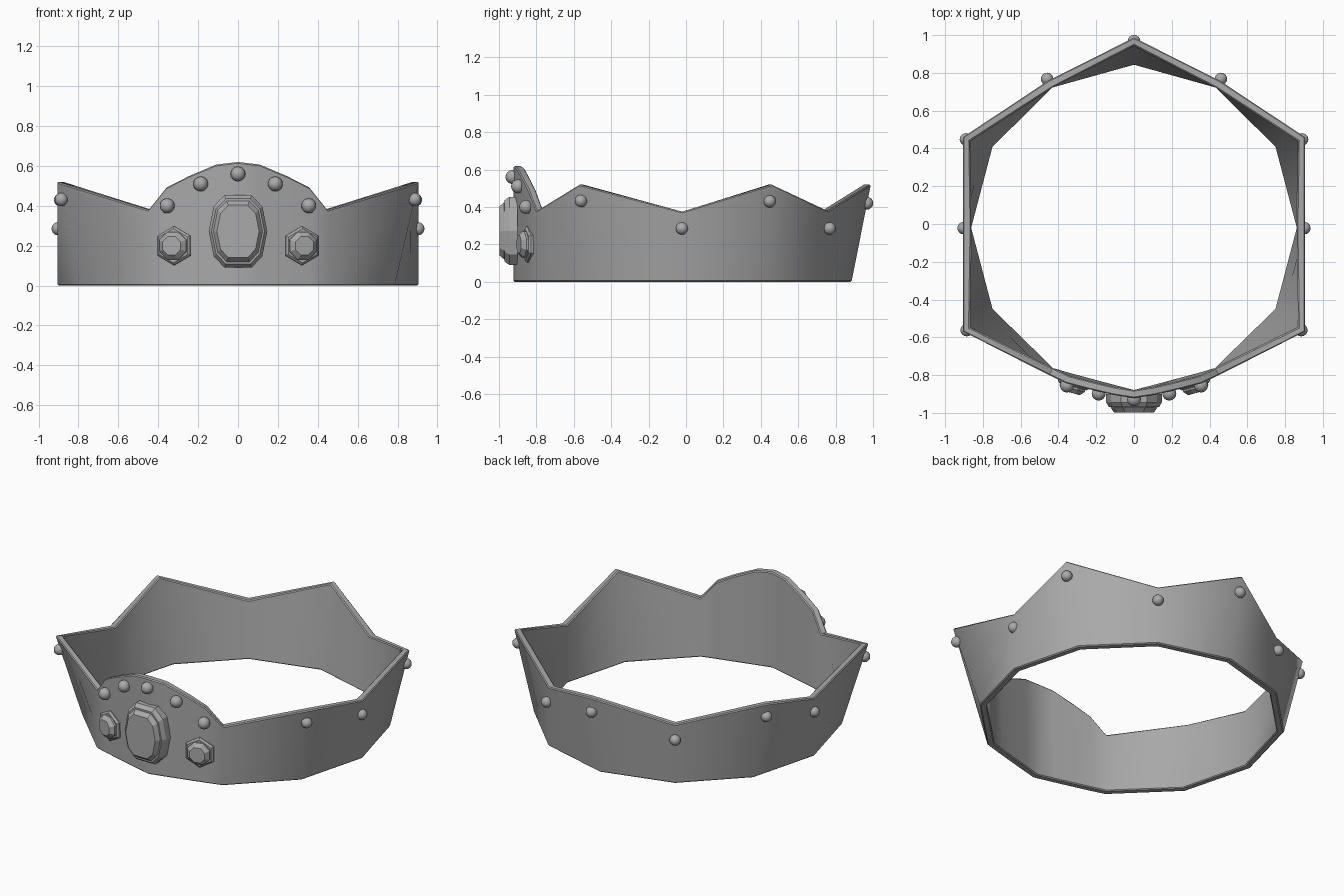
import bpy, bmesh, math
from mathutils import Vector, Matrix

cube = bpy.data.objects.get("Cube")
if cube:
    bpy.data.objects.remove(cube)

# One metal colour for the whole piece
metal = bpy.data.materials.new("grey_metal")
metal.use_nodes = True
GREY = (0.4, 0.4, 0.4, 1)
metal.diffuse_color = GREY
metal.node_tree.nodes["Principled BSDF"].inputs["Base Color"].default_value = GREY


def finish(name, bm, angle):
    bmesh.ops.recalc_face_normals(bm, faces=bm.faces[:])
    mesh = bpy.data.meshes.new(name)
    bm.to_mesh(mesh)
    bm.free()
    obj = bpy.data.objects.new(name, mesh)
    bpy.context.collection.objects.link(obj)
    mesh.materials.append(metal)
    bpy.ops.object.select_all(action="DESELECT")
    obj.select_set(True)
    bpy.context.view_layer.objects.active = obj
    bpy.ops.object.shade_smooth_by_angle(angle=math.radians(angle))
    return obj


def bridge(bm, a, b):
    for i in range(len(a)):
        j = (i + 1) % len(a)
        bm.faces.new((a[i], a[j], b[j], b[i]))


def mirrored(points):
    # Points run from the front centre to the back centre along +x
    return points + [(-p[0], *p[1:]) for p in points[-2:0:-1]]


# Band: an arched front, then valleys and flaring peaks over a twelve-sided base
top_half = [(0, -.922, .62), (.11, -.905, .607), (.25, -.872, .548), (.36, -.843, .492),
            (.45, -.80, .38), (.907, -.57, .52), (.905, -.02, .375), (.907, .46, .52),
            (.453, .76, .38), (0, .988, .52)]
base_half = [(0, -.922, 0), (.11, -.894, 0), (.25, -.857, 0), (.36, -.827, 0),
             (.45, -.80, 0), (.785, -.47, 0), (.905, -.02, 0), (.785, .43, 0),
             (.453, .76, 0), (0, .885, 0)]


def inward(p, amount=.043):
    flat = Vector((p[0], p[1] + .02, 0))
    return Vector(p) - flat.normalized() * amount


top, base = mirrored(top_half), mirrored(base_half)
bm = bmesh.new()
loops = [[bm.verts.new(p) for p in ring] for ring in
         (base, top, [inward(p) for p in top], [inward(p) for p in base])]
for k in range(4):
    bridge(bm, loops[k], loops[(k + 1) % 4])
band = finish("crown_band", bm, 60)
bevel = band.modifiers.new("soft_rim", "BEVEL")
bevel.width = .006
bevel.limit_method = "ANGLE"
bevel.angle_limit = math.radians(65)


# Studs: round beads along the arch and below every peak and valley
def bead(name, place, radius=.034):
    bm = bmesh.new()
    bmesh.ops.create_uvsphere(bm, u_segments=16, v_segments=10, radius=radius,
                              matrix=Matrix.Translation(place))
    finish(name, bm, 60)


bead("arch_bead_centre", (0, -.928, .56), .037)
bead("back_bead", (0, .967, .42))
for side, label in ((1, "left"), (-1, "right")):
    spots = [("arch_bead_upper", .187, -.898, .51, .037), ("arch_bead_lower", .355, -.855, .40, .037),
             ("front_peak_bead", .886, -.562, .432, .033), ("side_valley_bead", .902, -.022, .285, .033),
             ("back_peak_bead", .89, .448, .43, .033), ("back_valley_bead", .46, .768, .285, .033)]
    for name, x, y, z, r in spots:
        bead(f"{label}_{name}", (side * x, y, z), r)


# Gems: stacked outlines, each given as (outline, scale, outward distance)
def gem(name, layers, place, turn=0):
    frame = Matrix.Translation(place) @ Matrix.Rotation(turn, 4, "Z")
    bm = bmesh.new()
    rings = [[bm.verts.new(frame @ Vector((x * s, -d, z * s))) for x, z in outline]
             for outline, s, d in layers]
    for a, b in zip(rings, rings[1:]):
        bridge(bm, a, b)
    bm.faces.new(rings[0])
    bm.faces.new(rings[-1])
    finish(name, bm, 15)


def polygon(sides, radius, start=0):
    steps = [start + math.tau * i / sides for i in range(sides)]
    return [(radius * math.sin(t), radius * math.cos(t)) for t in steps]


quarter = [(.068, .182), (.122, .125), (.147, 0), (.122, -.125), (.068, -.182)]
oval = quarter + [(-x, z) for x, z in reversed(quarter)]
gem("centre_gem_setting", [(oval, 1, 0), (oval, 1, .045), (oval, .9, .07), (oval, .84, .07)],
    (0, -.9, .272))
gem("centre_gem", [(oval, .84, .03), (oval, .84, .072), (oval, .72, .098)], (0, -.9, .272))

hexagon, octagon = polygon(6, .098), polygon(8, .075, math.pi / 8)
for side, label in ((1, "left"), (-1, "right")):
    place, turn = (side * .315, -.828, .2), side * math.radians(15.5)
    gem(f"{label}_gem_setting", [(hexagon, 1, 0), (hexagon, 1, .024), (hexagon, .88, .034)],
        place, turn)
    gem(f"{label}_gem", [(octagon, 1, .02), (octagon, 1, .045), (octagon, .68, .068)],
        place, turn)
